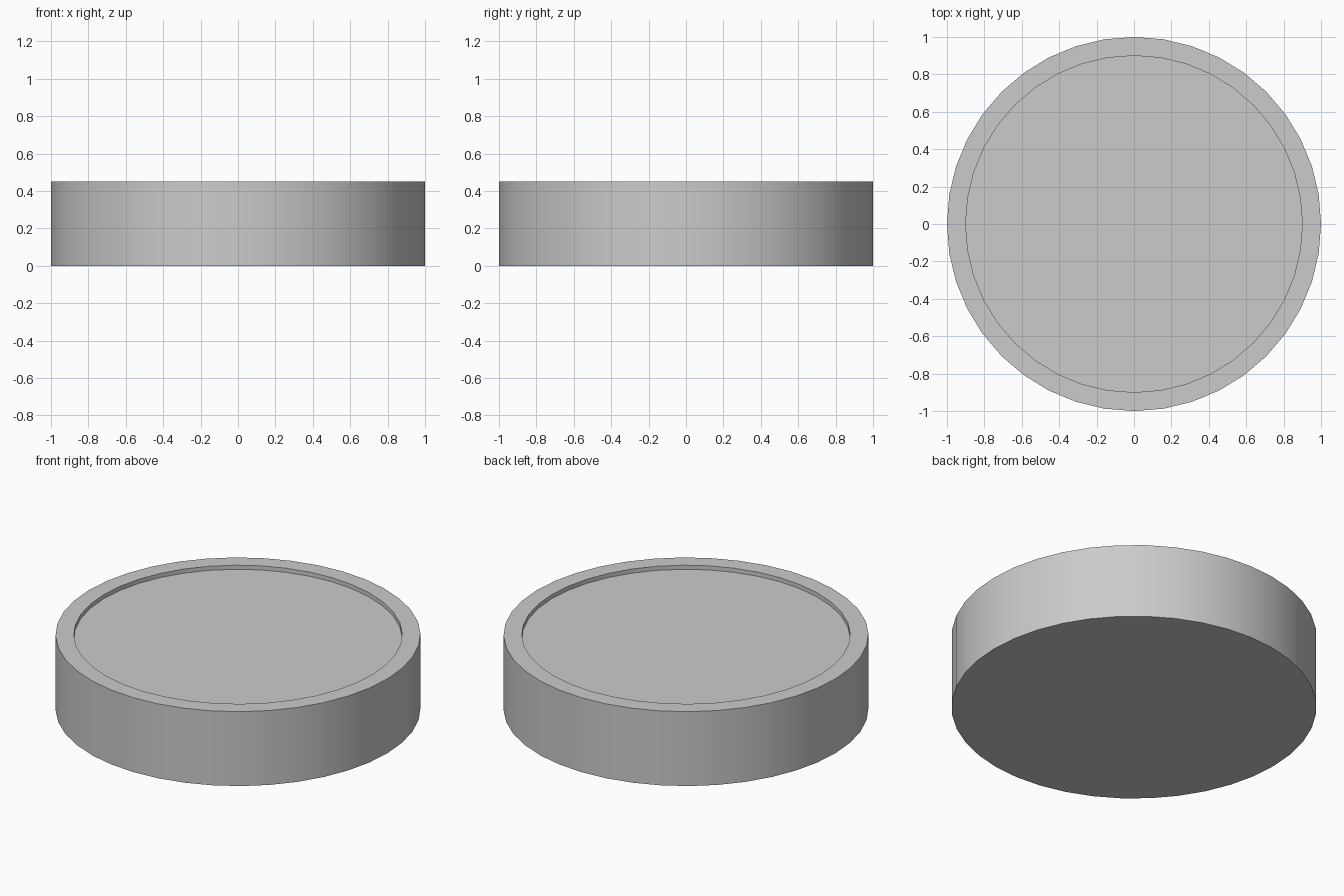
import bpy, bmesh
from math import cos, sin, tau, radians

if "Cube" in bpy.data.objects:
    bpy.data.objects.remove(bpy.data.objects["Cube"])

SIDES = 40
# (radius, height) rings from the underside up, over the rim and into the recess
PROFILE = [(1.0, 0.0), (1.0, 0.45), (0.9, 0.45), (0.9, 0.425)]

bm = bmesh.new()
rings = [[bm.verts.new((r * cos(tau * i / SIDES), r * sin(tau * i / SIDES), z))
          for i in range(SIDES)] for r, z in PROFILE]

# Outer wall, rim and recess wall
for a, b in zip(rings, rings[1:]):
    for i in range(SIDES):
        j = (i + 1) % SIDES
        bm.faces.new((a[i], a[j], b[j], b[i]))

# Underside and recessed floor
bm.faces.new(rings[0][::-1])
bm.faces.new(rings[-1])

mesh = bpy.data.meshes.new("shallow_dish")
bm.to_mesh(mesh)
bm.free()
dish = bpy.data.objects.new("shallow_dish", mesh)
bpy.context.collection.objects.link(dish)

# Smooth round walls with crisp edges
bpy.context.view_layer.objects.active = dish
dish.select_set(True)
bpy.ops.object.shade_smooth_by_angle(angle=radians(30))
